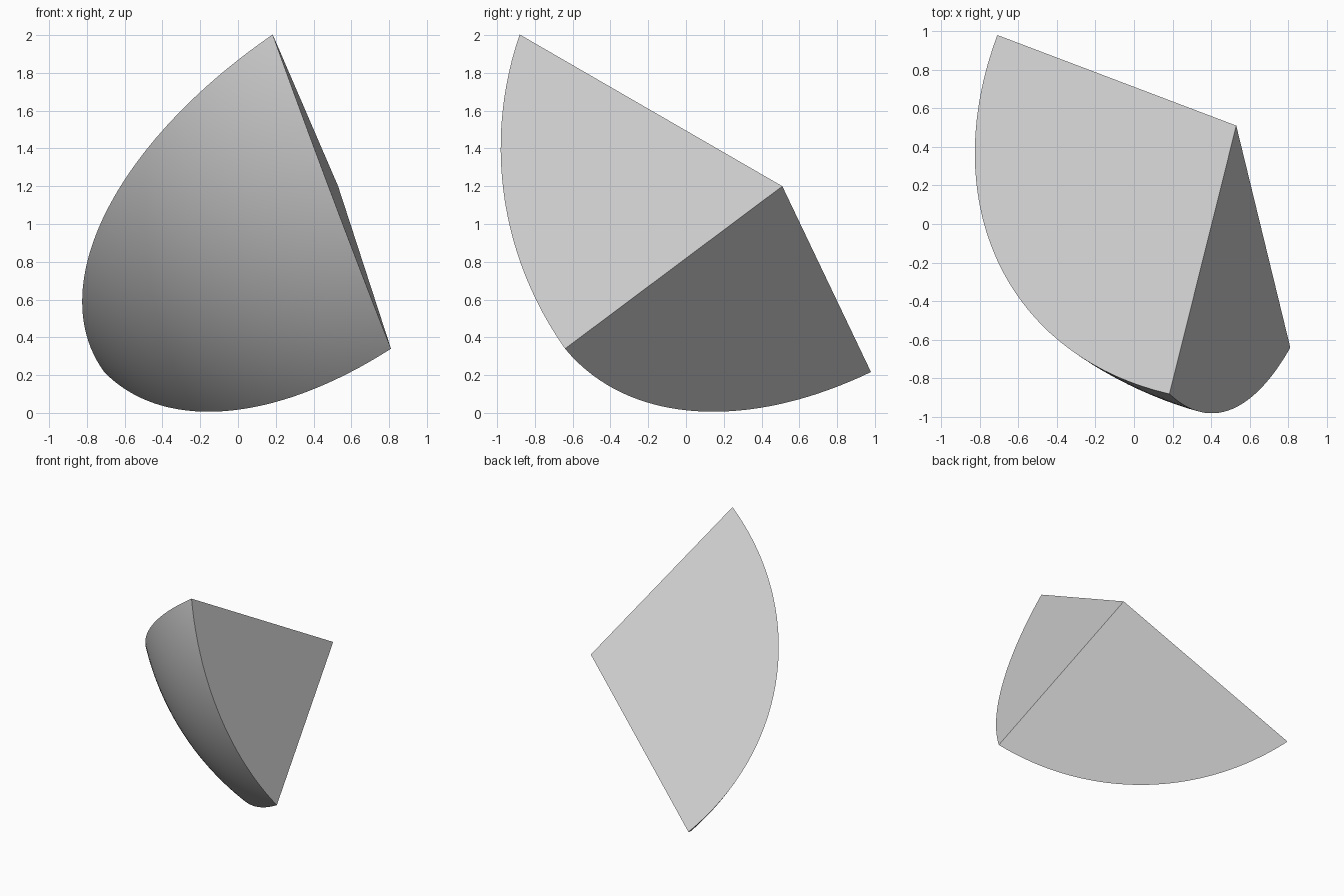
import bpy
import bmesh
from math import radians
from mathutils import Matrix, Vector

cube = bpy.data.objects.get("Cube")
if cube:
    bpy.data.objects.remove(cube, do_unlink=True)

# Inner point where the three flat faces meet, and the three outer corners
apex = Vector((0.53, 0.51, 1.20))
corners = [Vector((0.185, -0.875, 2.0)),
           Vector((0.81, -0.64, 0.34)),
           Vector((-0.71, 0.98, 0.215))]
ball_centre = Vector((0.913, 1.078, 1.594))
ball_radius = 2.13

# Full ball that supplies the curved skin
bm = bmesh.new()
bmesh.ops.create_uvsphere(bm, u_segments=192, v_segments=96, radius=ball_radius,
                          matrix=Matrix.Translation(ball_centre))

# Slice the ball along three planes through the apex, capping each cut
for i in range(3):
    a, b, inside = (corners[(i + k) % 3] - apex for k in range(3))
    normal = a.cross(b).normalized()
    if normal.dot(inside) > 0:
        normal.negate()
    cut = bmesh.ops.bisect_plane(bm, geom=bm.verts[:] + bm.edges[:] + bm.faces[:],
                                 plane_co=apex, plane_no=normal, clear_outer=True)
    rim = [e for e in cut["geom_cut"] if isinstance(e, bmesh.types.BMEdge)]
    bmesh.ops.holes_fill(bm, edges=rim, sides=0)

bmesh.ops.recalc_face_normals(bm, faces=bm.faces[:])
mesh = bpy.data.meshes.new("ball_wedge")
bm.to_mesh(mesh)
bm.free()
wedge = bpy.data.objects.new("ball_wedge", mesh)
bpy.context.collection.objects.link(wedge)

# Single plain grey
grey = bpy.data.materials.new("light_grey")
grey.use_nodes = True
colour = (0.6, 0.6, 0.6, 1.0)
grey.diffuse_color = colour
grey.node_tree.nodes["Principled BSDF"].inputs["Base Color"].default_value = colour
mesh.materials.append(grey)

# Smooth curved skin with crisp borders
bpy.ops.object.select_all(action="DESELECT")
wedge.select_set(True)
bpy.context.view_layer.objects.active = wedge
bpy.ops.object.shade_smooth_by_angle(angle=radians(20))
